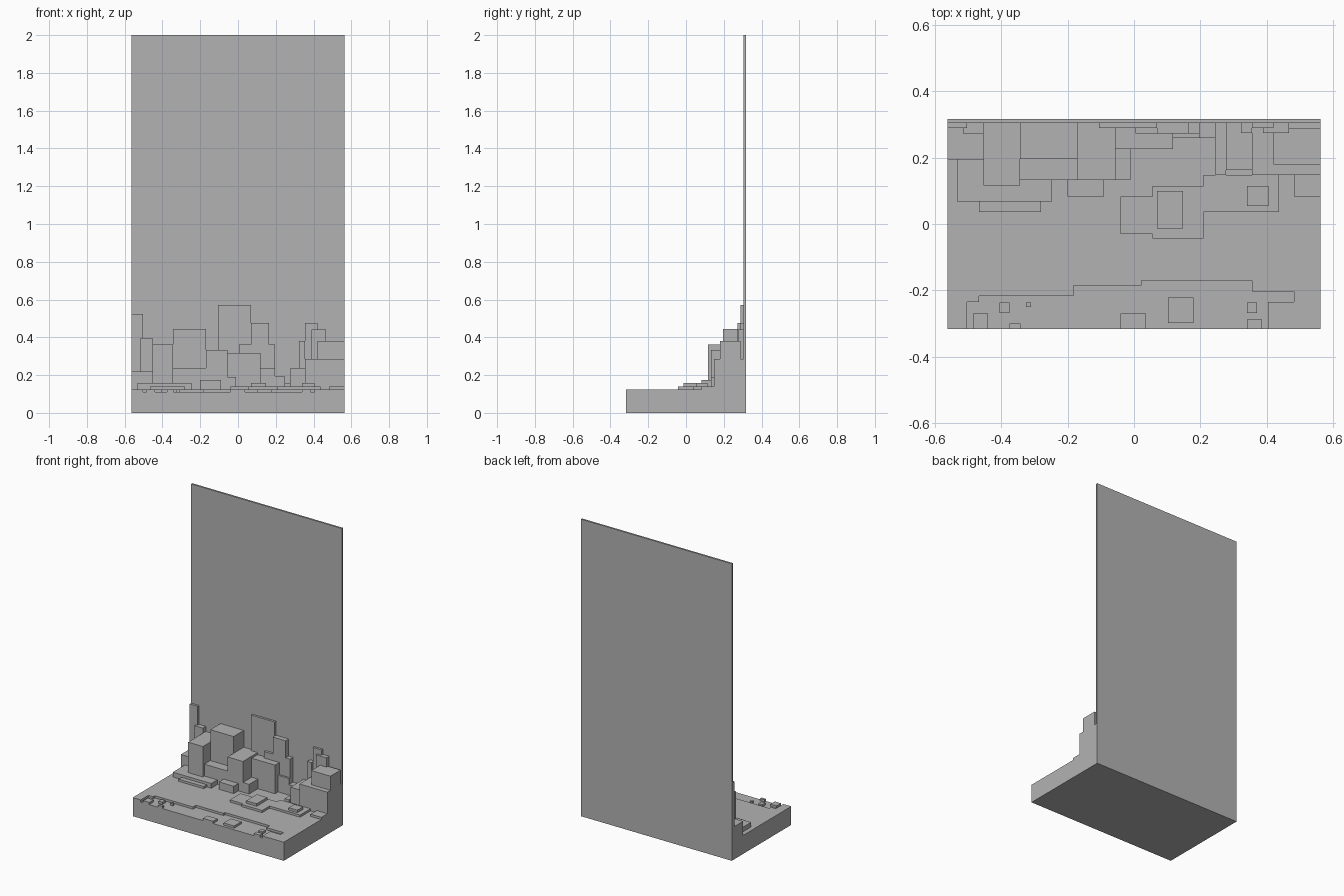
import bpy
import bmesh
from mathutils import Vector

if "Cube" in bpy.data.objects:
    bpy.data.objects.remove(bpy.data.objects["Cube"], do_unlink=True)

# Single matte grey
grey = bpy.data.materials.new("warm_grey")
grey.use_nodes = True
colour = (0.45, 0.45, 0.45, 1)
grey.diffuse_color = colour
grey.node_tree.nodes["Principled BSDF"].inputs["Base Color"].default_value = colour

W, D = 0.5625, 0.3165          # half width, half depth
GROUND, BASIN = 0.125, 0.11    # street level, sunken level
WALL = 0.304                   # front of the back panel


def prism(name, outline, z0, z1):
    """Extrude a plan outline from z0 up to z1."""
    bm = bmesh.new()
    face = bm.faces.new([bm.verts.new((x, y, z0)) for x, y in outline])
    side = bmesh.ops.extrude_face_region(bm, geom=[face])
    top = [v for v in side["geom"] if isinstance(v, bmesh.types.BMVert)]
    bmesh.ops.translate(bm, verts=top, vec=Vector((0, 0, z1 - z0)))
    bmesh.ops.recalc_face_normals(bm, faces=bm.faces)
    mesh = bpy.data.meshes.new(name)
    bm.to_mesh(mesh)
    bm.free()
    mesh.materials.append(grey)
    obj = bpy.data.objects.new(name, mesh)
    bpy.context.collection.objects.link(obj)
    return obj


def block(name, x0, x1, y0, top, y1=WALL, z0=GROUND):
    return prism(name, [(x0, y0), (x1, y0), (x1, y1), (x0, y1)], z0, top)


# Base slab and tall back panel
base = block("base_slab", -W, W, -D, GROUND, D, 0)
block("back_panel", -W, W, WALL, 2.0, D)

# Sunken basin with a stepped shore, open at the front edge
F = -D - 0.02
shore = [(-.503, F), (-.503, -.235), (-.467, -.235), (-.467, -.217),
         (-.183, -.217), (-.183, -.186), (.022, -.186), (.022, -.17),
         (.355, -.17), (.355, -.203), (.482, -.203), (.482, -.235),
         (.404, -.235), (.404, F)]
cutter = prism("basin_cutter", shore, BASIN, GROUND + 0.05)
cutter.hide_render = True
cut = base.modifiers.new("basin", "BOOLEAN")
cut.operation = "DIFFERENCE"
cut.solver = "EXACT"
cut.object = cutter
bpy.context.view_layer.objects.active = base
bpy.ops.object.modifier_apply(modifier=cut.name)
bpy.data.objects.remove(cutter, do_unlink=True)

# Small islands rising from the basin to street level
islands = [(-.485, -.44, -D, -.27), (-.375, -.342, -D, -.3),
           (-.04, .036, -D, -.27), (.34, .385, -D, -.287),
           (-.405, -.375, -.268, -.236), (-.326, -.31, -.25, -.236),
           (.102, .18, -.298, -.221), (.34, .37, -.268, -.236)]
for x0, x1, y0, y1 in islands:
    block("basin_island", x0, x1, y0, GROUND, y1, BASIN)

# Low terraces and the central plaza
block("left_terrace", -.533, -.247, .068, .157)
block("left_terrace_step", -.467, -.28, .036, .14, .068)
block("middle_annex", -.2, -.09, .083, .175, .1325)
block("plaza_side", -.04, .055, -.03, .14, .083)
block("plaza_main", .055, .21, -.043, .14, .114)
block("plaza_podium", .07, .148, -.013, .157, .1, .14)
block("right_terrace", .21, .437, .036, .14, .147)
block("right_terrace_podium", .34, .405, .054, .157, .114, .14)
block("right_edge_terrace", .482, W, .083, .14, .147)

# Main buildings, left to right: x range, front, top
buildings = [(-W, -.453, .195, .22), (-.453, -.343, .116, .362),
             (-.343, -.17, .196, .445), (-.343, -.17, .1325, .237),
             (-.17, -.056, .1325, .332), (-.056, -.01, .1325, .19),
             (-.056, .118, .226, .318), (.118, .197, .259, .237),
             (.197, .245, .259, .195), (.245, .277, .147, .157),
             (.277, .355, .163, .237), (.355, W, .147, .285)]
for x0, x1, y0, top in buildings:
    block("building", x0, x1, y0, top)
block("right_tower", .42, W, .18, .38, .289, .285)

# Thin skyline slabs against the panel
skyline = [(-W, -.503, .289, .524, .22), (-.515, -.453, .272, .397, .22),
           (-.105, .07, .289, .572, .15), (.005, .07, .272, .362, .318),
           (.07, .165, .272, .477, .2), (.165, .197, .272, .362, .2),
           (.323, .355, .274, .38, .237), (.355, .42, .289, .477, .285),
           (.388, .467, .274, .442, .285)]
for x0, x1, y0, top, z0 in skyline:
    block("skyline_slab", x0, x1, y0, top, WALL, z0)
